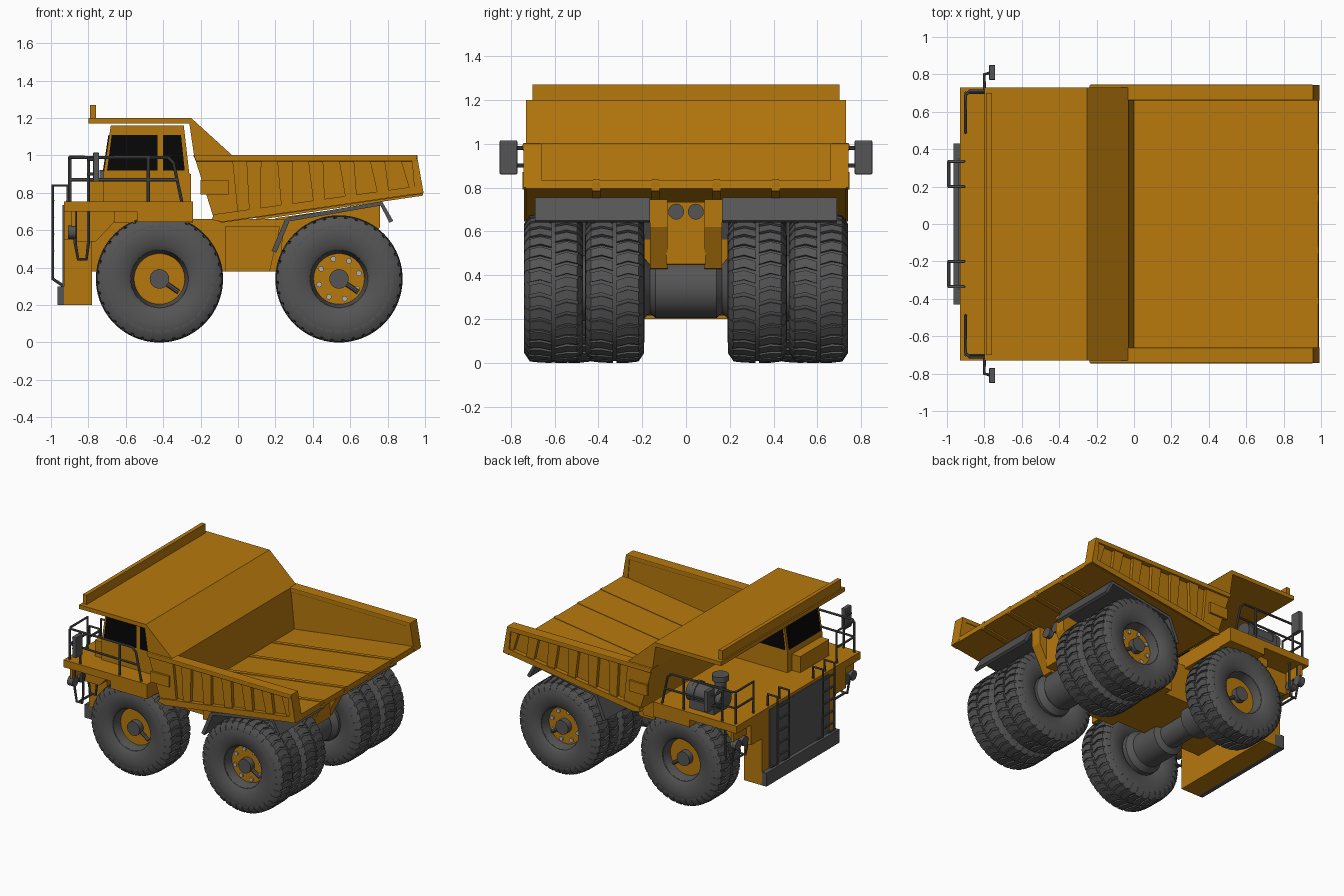
import bpy, bmesh, math
from mathutils import Matrix, Vector

if "Cube" in bpy.data.objects:
    bpy.data.objects.remove(bpy.data.objects["Cube"])


def material(name, rgb):
    m = bpy.data.materials.new(name)
    m.diffuse_color = (*rgb, 1)
    m.use_nodes = True
    m.node_tree.nodes["Principled BSDF"].inputs["Base Color"].default_value = m.diffuse_color
    return m


ORANGE = material("orange_paint", (0.47, 0.19, 0.004))
GLASS = material("dark_glass", (0.002, 0.002, 0.002))
DARK = material("dark_grey", (0.09, 0.09, 0.09))
STEEL = material("light_steel", (0.45, 0.45, 0.45))


def finish(name, bm, mat=None, mirror=False, bevel=0, smooth=False):
    bmesh.ops.recalc_face_normals(bm, faces=bm.faces[:])
    me = bpy.data.meshes.new(name)
    bm.to_mesh(me)
    bm.free()
    if smooth:
        me.shade_smooth()
        me.set_sharp_from_angle(angle=math.radians(35))
    me.materials.append(mat or DARK)
    ob = bpy.data.objects.new(name, me)
    bpy.context.scene.collection.objects.link(ob)
    if bevel:
        b = ob.modifiers.new("bevel", 'BEVEL')
        b.width, b.segments = bevel, 2
    if mirror:
        m = ob.modifiers.new("mirror", 'MIRROR')
        m.use_axis = (False, True, False)
        m.use_mirror_merge = False
    return ob


def prism(name, pts, y0, y1, mat=None, **kw):
    """Side profile (x, z) extruded from y0 to y1."""
    bm = bmesh.new()
    a = [bm.verts.new((x, y0, z)) for x, z in pts]
    b = [bm.verts.new((x, y1, z)) for x, z in pts]
    bm.faces.new(a)
    bm.faces.new(b[::-1])
    for i in range(len(pts)):
        j = (i + 1) % len(pts)
        bm.faces.new((a[i], b[i], b[j], a[j]))
    return finish(name, bm, mat, **kw)


def box(name, x0, x1, y0, y1, z0, z1, mat=None, **kw):
    return prism(name, [(x0, z0), (x1, z0), (x1, z1), (x0, z1)], y0, y1, mat, **kw)


def rods(name, ends, r, mat=None, n=20, **kw):
    """Straight cylinders between pairs of points."""
    bm = bmesh.new()
    for p, q in ends:
        p, q = Vector(p), Vector(q)
        rot = (q - p).to_track_quat('Z', 'Y').to_matrix().to_4x4()
        bmesh.ops.create_cone(bm, cap_ends=True, segments=n, radius1=r, radius2=r,
                              depth=(q - p).length,
                              matrix=Matrix.Translation((p + q) / 2) @ rot)
    return finish(name, bm, mat, smooth=True, **kw)


def tubes(name, paths, r=0.0085, **kw):
    """Bent pipes: a bevelled curve turned into a mesh."""
    cu = bpy.data.curves.new(name, 'CURVE')
    cu.dimensions, cu.bevel_depth, cu.bevel_resolution = '3D', r, 2
    cu.use_fill_caps = True
    for path in paths:
        s = cu.splines.new('POLY')
        s.points.add(len(path) - 1)
        for pt, co in zip(s.points, path):
            pt.co = (*co, 1)
    tmp = bpy.data.objects.new("tmp", cu)
    bpy.context.scene.collection.objects.link(tmp)
    me = bpy.data.meshes.new_from_object(tmp.evaluated_get(bpy.context.evaluated_depsgraph_get()))
    bm = bmesh.new()
    bm.from_mesh(me)
    bpy.data.objects.remove(tmp)
    return finish(name, bm, smooth=True, **kw)


def revolve(bm, prof, cx, cz, n=48):
    """Profile of (y, radius) turned about the y axis."""
    rings = [[bm.verts.new((cx + r * math.cos(t), y, cz + r * math.sin(t)))
              for t in (2 * math.pi * i / n for i in range(n))] for y, r in prof]
    for a, b in zip(rings, rings[1:]):
        for i in range(n):
            j = (i + 1) % n
            bm.faces.new((a[i], a[j], b[j], b[i]))


def lathe(name, prof, cx, cz, mat=None, **kw):
    bm = bmesh.new()
    revolve(bm, prof, cx, cz)
    return finish(name, bm, mat, smooth=True, **kw)


# Tyre: smooth carcass with two rows of bent tread lugs
bm = bmesh.new()
half = [(.085, .15), (.11, .155), (.127, .18), (.135, .24), (.131, .295), (.112, .325)]
revolve(bm, [(-y, r) for y, r in half] + [(0, .331)] + half[::-1], 0, 0)
LUGS = 36
for side in (1, -1):
    for i in range(LUGS):
        a0 = 2 * math.pi * (i + .25 * side) / LUGS
        rows = []
        for y, da, r in ((.008, 0, .34), (.06, .05, .34), (.108, .02, .334), (.134, .02, .295)):
            rows.append([bm.verts.new((rr * math.cos(a0 + da + w), y * side, rr * math.sin(a0 + da + w)))
                         for w, rr in ((-.064, r), (.064, r), (.064, r - .018), (-.064, r - .018))])
        for a, b in zip(rows, rows[1:]):
            for k in range(4):
                bm.faces.new((a[k], a[k - 1], b[k - 1], b[k]))
        bm.faces.new(rows[0])
        bm.faces.new(rows[-1])
FX, RX, WZ = -.42, .54, .34
FY, RY = .545, .605
tyre = finish("tyre_front", bm, smooth=True)
tyre.location = (FX, FY, WZ)
for name, x, y in (("tyre_front", FX, -FY), ("tyre_rear_outer", RX, RY), ("tyre_rear_outer", RX, -RY),
                   ("tyre_rear_inner", RX, .325), ("tyre_rear_inner", RX, -.325)):
    ob = bpy.data.objects.new(name, tyre.data)
    ob.location = (x, y, WZ)
    bpy.context.scene.collection.objects.link(ob)

# Wheel rims, discs, hubs and bolts
for tag, cx, wy in (("front", FX, FY), ("rear", RX, RY)):
    lathe(tag + "_rim", [(wy + .105, .165), (wy + .105, .153), (wy + .04, .134), (wy, .134)], cx, WZ, mirror=True)
    rods(tag + "_wheel_disc", [((cx, wy - .1, WZ), (cx, wy + .045, WZ))], .136, ORANGE, 40, mirror=True)
    rods(tag + "_hub", [((cx, wy, WZ), (cx, wy + .09, WZ))], .052, n=28, mirror=True)
    d = Vector((math.cos(-.6), 0, math.sin(-.6)))
    c = Vector((cx, wy + .055, WZ))
    rods(tag + "_valve", [(c + d * .04, c + d * .125)], .013, n=8, mirror=True)
bolts = []
for i in range(8):
    t = math.pi * (i + .35) / 4
    x, z = RX + .11 * math.cos(t), WZ + .11 * math.sin(t)
    bolts.append(((x, RY + .03, z), (x, RY + .056, z)))
rods("rear_bolts", bolts, .015, STEEL, n=10, mirror=True)

# Axles
lathe("front_axle", [(0, .085), (.12, .085), (.14, .125), (.36, .125), (.40, .155), (.50, .155), (.50, .001)],
      FX, WZ, mirror=True)
lathe("rear_axle", [(0, .135), (.14, .135), (.165, .11), (.2, .15), (.62, .15)], RX, WZ, mirror=True)

# Chassis
prism("chassis", [(-.8, .38), (.22, .38), (.25, .66), (-.8, .66)], -.25, .25, ORANGE)
prism("side_tank", [(-.07, .38), (.17, .38), (.225, .62), (-.07, .62)], -.31, .31, ORANGE)
prism("tank_panel", [(0, .40), (.13, .40), (.185, .605), (0, .605)], .31, .318, ORANGE, mirror=True)
rail = [(.2, .40), (.2, .665), (.76, .745), (.76, .62), (.66, .43)]
prism("rear_rail", rail, .085, .165, ORANGE, mirror=True)
prism("rear_crossframe", [(.2, .42), (.2, .65), (.7, .735), (.7, .45)], -.09, .09, ORANGE)
rods("rear_lamps", [((.69, .045, .69), (.735, .045, .69))], .036, mirror=True)

# Front deck, fenders and radiator
box("deck", -.93, -.24, -.73, .73, .70, .755, ORANGE)
box("deck_underframe", -.66, -.24, -.62, .62, .64, .70, ORANGE)
box("deck_side_skirt", -.54, -.24, .60, .73, .645, .70, ORANGE, mirror=True)
prism("front_fender", [(-.90, .70), (-.62, .70), (-.67, .635), (-.76, .54), (-.88, .54)], .25, .55, ORANGE, mirror=True)
box("headlamp_panel", -.93, -.88, .42, .56, .55, .70, ORANGE, mirror=True)
box("headlamp_bracket", -.89, -.87, .56, .71, .62, .70, ORANGE, mirror=True)
rods("headlamps", [((-.91, y, .59), (-.865, y, .59)) for y in (.6, .68)], .036, mirror=True)
box("radiator_housing", -.93, -.78, -.43, .43, .2, .755, ORANGE)
box("grille", -.938, -.92, -.35, .35, .3, .735)
box("front_bumper", -.965, -.885, -.43, .43, .2, .3)

# Cab with windows
CY0, CY1 = -.58, -.17
box("cab_base", -.72, -.25, CY0, CY1, .755, .90, ORANGE)
prism("cab", [(-.72, .90), (-.68, 1.16), (-.29, 1.16), (-.26, .90)], CY0, CY1, ORANGE)
box("cab_front_box", -.79, -.72, -.56, -.22, .755, .875, ORANGE)
prism("side_window_front", [(-.70, .92), (-.675, 1.11), (-.43, 1.11), (-.43, .92)], CY0 - .004, CY1 + .004, GLASS)
prism("side_window_rear", [(-.40, .92), (-.40, 1.11), (-.305, 1.11), (-.285, .92)], CY0 - .004, CY1 + .004, GLASS)
prism("windscreen", [(-.722, .92), (-.693, 1.11), (-.68, 1.11), (-.70, .92)], CY0 + .02, CY1 - .02, GLASS)

# Air cleaner on the other side of the deck
AY = .59
rods("air_cleaner", [((-.74, AY, .85), (-.46, AY, .85))], .072, n=28)
rods("air_cleaner_bands", [((x, AY, .85), (x + .03, AY, .85)) for x in (-.70, -.53)], .08, n=28)
rods("air_intake", [((-.6, .45, .755), (-.6, .45, .93))], .04)
rods("air_intake_cap", [((-.6, .45, .91), (-.6, .45, .95))], .058)
box("air_cleaner_stand", -.70, -.50, AY - .08, AY + .08, .755, .82)

# Dump body: floor, front wall and canopy in one profile
prism("dump_bed", [(-.13, .665), (-.09, .64), (.99, .795), (.985, .835), (0, .70), (-.03, 1.0), (-.25, 1.20),
                   (-.80, 1.20), (-.80, 1.17), (-.26, 1.17), (-.235, 1.0)], -.73, .73, ORANGE)
box("canopy_lip", -.79, -.76, -.70, .70, 1.19, 1.27, ORANGE)
prism("bed_side", [(-.1, .68), (.975, .81), (.955, .99), (-.2, .99)], .665, .708, ORANGE, mirror=True)
prism("bed_rim", [(-.225, .968), (.955, .968), (.96, 1.003), (-.24, 1.003)], .66, .745, ORANGE, mirror=True, bevel=.006)
prism("bed_rear_post", [(.93, .98), (.957, 1.0), (.992, .80), (.945, .79)], .66, .742, ORANGE, mirror=True)
prism("bed_lower_rail", [(-.14, .655), (-.13, .685), (.985, .84), (.992, .80), (-.08, .645)], .70, .74, ORANGE, mirror=True)
for i in range(6):
    x, lean = .045 + .165 * i, .005 + .007 * i
    w = .08 if i < 5 else .06
    prism("bed_rib", [(x, .975), (x + w, .975), (x + w - .01 + lean, .70 + .137 * x), (x + .01 + lean, .69 + .137 * x)],
          .70, .733, ORANGE, mirror=True)
box("bed_side_box", -.2, -.05, .72, .745, .79, .87, ORANGE, mirror=True)
for y in (.14, .41):
    prism("floor_strip", [(0, .69), (.988, .80), (.987, .839), (0, .704)], y - .015, y + .015, ORANGE, mirror=True)
    prism("floor_beam", [(.1, .69), (.99, .82), (.988, .785), (.1, .655)], y - .02, y + .02, ORANGE, mirror=True)

# Rear mudguards
prism("rear_mudguard", [(.18, .49), (.25, .655), (.265, .668), (.77, .755), (.83, .65), (.81, .64), (.762, .732),
                        (.275, .648), (.205, .48)], .165, .69, mirror=True)

# Ladders, handrails, steps and mirrors
tubes("ladder", [[(-.91, y, .75), (-.91, y, .84), (-.99, y, .84), (-.99, y, .34), (-.93, y, .30)] for y in (.2, .335)]
      + [[(-.99, .2, z), (-.99, .335, z)] for z in (.4, .49, .58, .67, .76)], mirror=True)
tubes("handrail", [[(-.30, .71, .75), (-.345, .71, .96), (-.375, .71, .99), (-.88, .71, .99), (-.90, .69, .99),
                    (-.90, .49, .99), (-.90, .49, .75)],
                   [(-.90, .49, .87), (-.90, .70, .87), (-.325, .71, .87)],
                   [(-.90, .70, .75), (-.90, .70, .98)],
                   [(-.48, .71, .75), (-.48, .71, .99)]], mirror=True)
tubes("front_step", [[(-.87, y, .70), (-.87, y, .53), (-.855, y, .445), (-.81, y, .445), (-.80, y, .53), (-.80, y, .70)]
                     for y in (.52, .68)] + [[(-.84, .52, .445), (-.84, .68, .445)]], mirror=True)
tubes("mirror_arm", [[(-.80, .71, z), (-.80, .80, z), (-.76, .81, z)] for z in (.90, .98)]
      + [[(-.80, .715, .75), (-.80, .715, .99)]], mirror=True)
box("side_mirror", -.775, -.742, .77, .85, .86, 1.015, mirror=True, bevel=.005)
